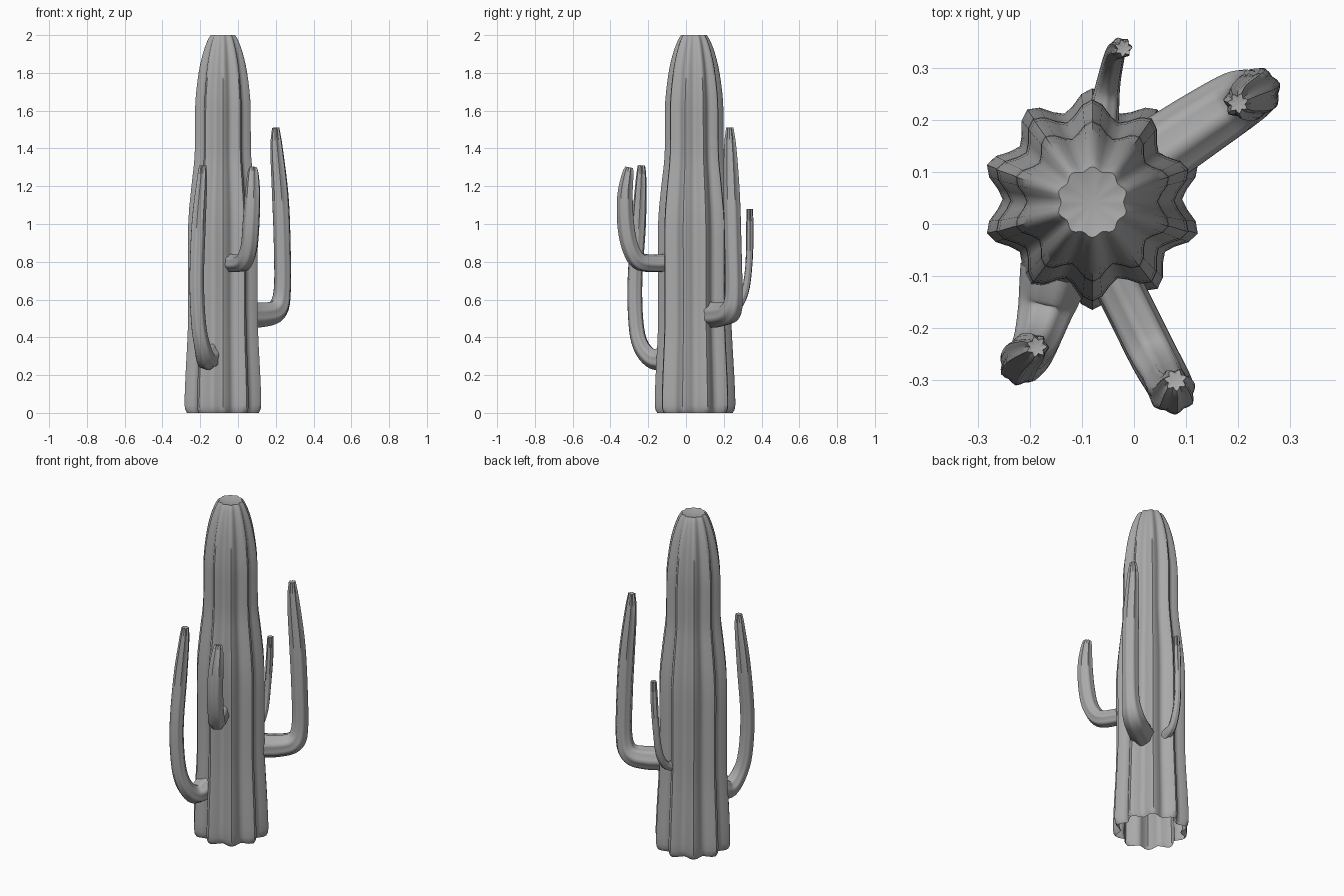
import bpy
import bmesh
from math import cos, pi, sin
from mathutils import Vector

if "Cube" in bpy.data.objects:
    bpy.data.objects.remove(bpy.data.objects["Cube"], do_unlink=True)

grey = bpy.data.materials.new("cactus grey")
grey.use_nodes = True
grey.diffuse_color = (0.4, 0.4, 0.4, 1)
grey.node_tree.nodes["Principled BSDF"].inputs["Base Color"].default_value = (0.4, 0.4, 0.4, 1)


def smooth_path(points, steps):
    """Catmull-Rom interpolation of (x, y, z, radius) stations."""
    pts = [Vector(p) for p in points]
    pts = [pts[0] * 2 - pts[1]] + pts + [pts[-1] * 2 - pts[-2]]
    out = []
    for a, b, c, d in zip(pts, pts[1:], pts[2:], pts[3:]):
        for i in range(steps):
            t = i / steps
            out.append((b * 2 + (c - a) * t + (a * 2 - b * 5 + c * 4 - d) * t ** 2
                        + (b * 3 - a - c * 3 + d) * t ** 3) / 2)
    return out + [pts[-2]]


def ribbed_stem(name, points, ribs, depth, tip_depth, steps, per_rib, sink):
    """Loft a star-shaped section along a path, open below, sunken tip."""
    path = smooth_path(points, steps)
    centres = [p.to_3d() for p in path]
    count = ribs * per_rib
    bm = bmesh.new()
    rings = []
    side = Vector((0, 1, 0))
    tangent = None
    for i, centre in enumerate(centres):
        new = (centres[min(i + 1, len(path) - 1)] - centres[max(i - 1, 0)]).normalized()
        if tangent:
            side = tangent.rotation_difference(new) @ side
        tangent = new
        side = (side - tangent * side.dot(tangent)).normalized()
        other = side.cross(tangent)
        f = i / (len(path) - 1)
        groove = depth + (tip_depth - depth) * f ** 6
        ring = []
        for k in range(count):
            a = 2 * pi * k / count
            r = path[i].w * (1 - groove * (1 - cos(ribs * a)) / 2)
            ring.append(bm.verts.new(centre + (side * cos(a) + other * sin(a)) * r))
        rings.append(ring)
    for low, high in zip(rings, rings[1:]):
        for k in range(count):
            n = (k + 1) % count
            bm.faces.new((low[k], low[n], high[n], high[k]))
    tip = bm.verts.new(centres[-1] - tangent * sink)
    for k in range(count):
        bm.faces.new((rings[-1][k], rings[-1][(k + 1) % count], tip))
    bmesh.ops.recalc_face_normals(bm, faces=bm.faces)
    # Keep the outside facing out on the open-ended shell
    if bm.calc_volume(signed=True) < 0:
        bmesh.ops.reverse_faces(bm, faces=bm.faces)
    mesh = bpy.data.meshes.new(name)
    bm.to_mesh(mesh)
    bm.free()
    mesh.materials.append(grey)
    obj = bpy.data.objects.new(name, mesh)
    bpy.context.collection.objects.link(obj)
    bpy.ops.object.select_all(action="DESELECT")
    obj.select_set(True)
    bpy.context.view_layer.objects.active = obj
    bpy.ops.object.shade_smooth_by_angle(angle=0.9)


# Trunk: height and radius stations
profile = [(0, .2), (.04, .213), (.2, .208), (.45, .195), (.7, .193), (1, .193),
           (1.2, .175), (1.35, .158), (1.5, .155), (1.65, .153), (1.8, .135),
           (1.9, .112), (1.97, .086), (2, .068)]
ribbed_stem("trunk", [(-.08, .048 - .003 * z, z, r) for z, r in profile],
            10, .19, .12, 3, 6, .015)

# Arms: root inside the trunk, elbow, then upright to the tip
arms = {
    "back_left_arm": [(.04, .13, .52, .07), (.13, .19, .52, .066), (.205, .238, .545, .06),
                      (.235, .255, .64, .047), (.235, .25, .9, .046),
                      (.225, .243, 1.15, .045), (.205, .235, 1.4, .034), (.2, .232, 1.51, .02)],
    "front_left_arm": [(-.045, -.09, .795, .048), (-.005, -.17, .79, .048),
                       (.035, -.25, .805, .048), (.06, -.295, .88, .046),
                       (.07, -.318, 1, .046), (.078, -.322, 1.15, .042),
                       (.08, -.308, 1.26, .032), (.08, -.3, 1.3, .022)],
    "front_right_arm": [(-.15, -.09, .3, .07), (-.17, -.17, .285, .055),
                        (-.19, -.235, .35, .045), (-.21, -.264, .47, .041),
                        (-.22, -.27, .7, .04), (-.21, -.25, 1, .039),
                        (-.192, -.238, 1.23, .029), (-.187, -.236, 1.31, .02)],
    "back_arm": [(-.06, .2, .53, .032), (-.05, .265, .555, .024), (-.04, .312, .64, .021),
                 (-.034, .333, .78, .019), (-.025, .338, .95, .021), (-.02, .338, 1.08, .017)],
}
for name, points in arms.items():
    ribbed_stem(name, points, 7, .13, .35, 5, 4, .004)
